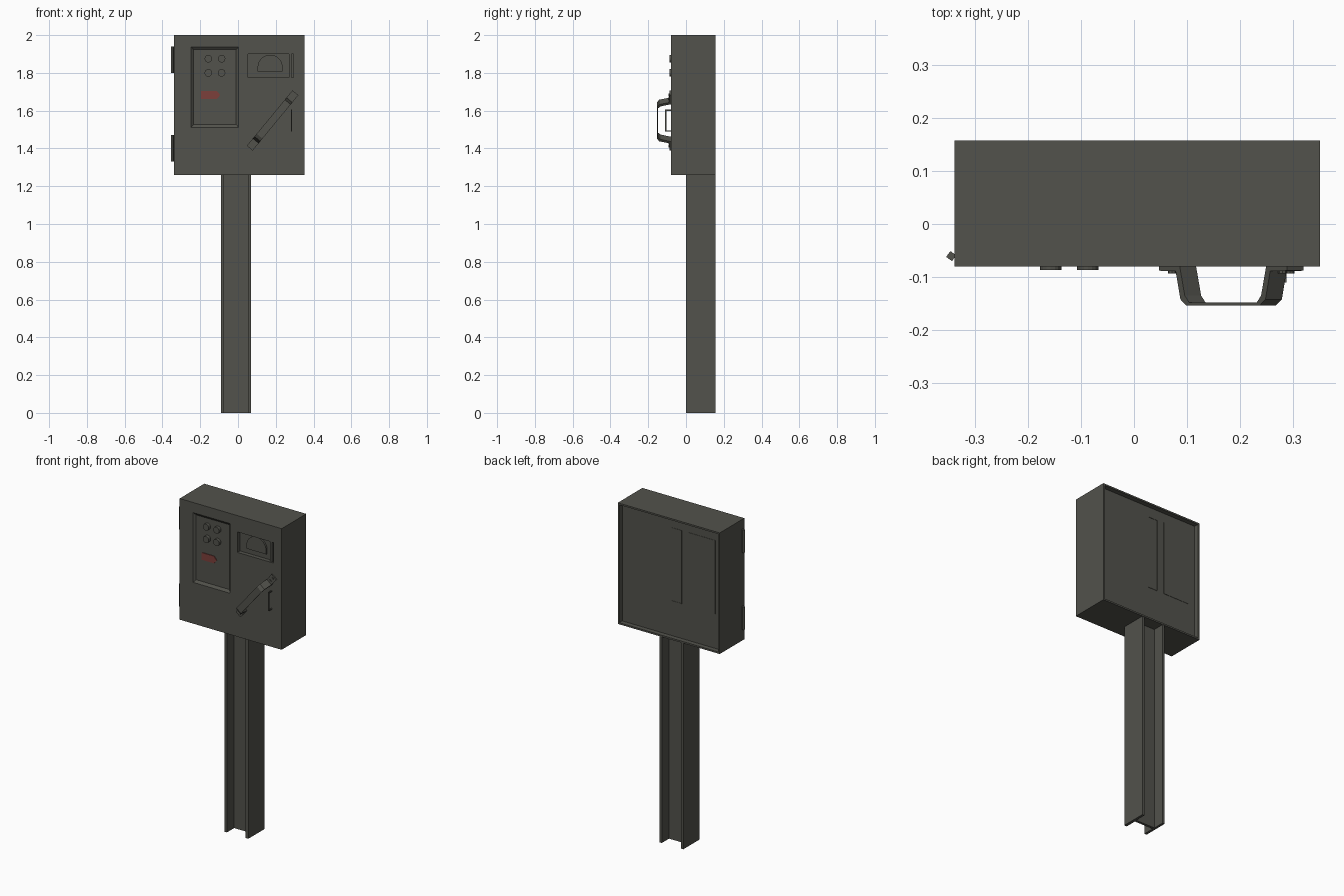
import bpy, bmesh, math
from mathutils import Vector, Matrix

if "Cube" in bpy.data.objects:
    bpy.data.objects.remove(bpy.data.objects["Cube"])


def material(name, rgb):
    m = bpy.data.materials.new(name)
    m.diffuse_color = (*rgb, 1)
    m.use_nodes = True
    m.node_tree.nodes["Principled BSDF"].inputs["Base Color"].default_value = m.diffuse_color
    return m


GREY = material("dark olive grey", (0.085, 0.085, 0.072))
RED = material("muted red", (0.20, 0.05, 0.043))


def finish(name, bm, mat=GREY):
    bmesh.ops.recalc_face_normals(bm, faces=bm.faces)
    me = bpy.data.meshes.new(name)
    bm.to_mesh(me)
    bm.free()
    me.materials.append(mat)
    ob = bpy.data.objects.new(name, me)
    bpy.context.collection.objects.link(ob)
    return ob


def box(name, x, y, z, mat=GREY):
    bm = bmesh.new()
    bmesh.ops.create_cube(bm, size=1)
    for v in bm.verts:
        v.co = [r[0] + (c + 0.5) * (r[1] - r[0]) for c, r in zip(v.co, (x, y, z))]
    return finish(name, bm, mat)


def prism(name, pts, axis, a, b, mat=GREY, b_pts=None):
    """Extrude an outline from a to b along y (outline x,z) or z (outline x,y)."""
    bm = bmesh.new()
    rings = []
    for outline, d in ((pts, a), (b_pts or pts, b)):
        rings.append([bm.verts.new((p, d, q) if axis == 'y' else (p, q, d)) for p, q in outline])
    n = len(pts)
    bm.faces.new(rings[0])
    bm.faces.new(rings[1][::-1])
    for i in range(n):
        j = (i + 1) % n
        bm.faces.new((rings[0][i], rings[0][j], rings[1][j], rings[1][i]))
    return finish(name, bm, mat)


def rect(x0, x1, z0, z1):
    return [(x0, z0), (x1, z0), (x1, z1), (x0, z1)]


def circle(cx, cz, r, n, sweep=2 * math.pi):
    k = n if sweep > 6 else n - 1
    return [(cx + r * math.cos(sweep * i / k), cz + r * math.sin(sweep * i / k)) for i in range(n)]


def cut(target, cutter):
    cutter.hide_render = True
    mod = target.modifiers.new("cut", 'BOOLEAN')
    mod.operation, mod.solver, mod.object = 'DIFFERENCE', 'EXACT', cutter
    bpy.context.view_layer.objects.active = target
    bpy.ops.object.modifier_apply(modifier=mod.name)
    bpy.data.objects.remove(cutter)


# Cabinet with shallow open back, bevelled control recess and window recess
F = -0.08
cabinet = box("cabinet", (-0.338, 0.351), (F, 0.157), (1.26, 2.0))
cut(cabinet, box("back_cutter", (-0.328, 0.341), (0.128, 0.2), (1.27, 1.99)))
cut(cabinet, prism("panel_cutter", rect(-0.253, 0.008, 1.507, 1.943), 'y', F - 0.004, F + 0.012,
                   b_pts=rect(-0.235, -0.01, 1.527, 1.923)))
cut(cabinet, box("window_cutter", (0.052, 0.295), (F - 0.05, F + 0.025), (1.775, 1.9)))

# Thin panels on the back
box("back_plate", (-0.288, -0.105), (0.126, 0.13), (1.48, 1.93))
box("back_trim_side", (-0.062, -0.058), (0.126, 0.13), (1.48, 1.93))
for name, z in (("lower", 1.48), ("upper", 1.926)):
    box("back_trim_" + name, (-0.06, 0.005), (0.126, 0.13), (z, z + 0.004))

# Control buttons and red label
for x in (-0.157, -0.087):
    for z in (1.80, 1.875):
        prism("button", circle(x, z, 0.02, 16), 'y', F + 0.015, -0.087)
prism("red_label", [(-0.197, 1.661), (-0.112, 1.661), (-0.094, 1.683), (-0.112, 1.705), (-0.197, 1.705)],
      'y', F + 0.013, F + 0.008, RED)

# Half-round gauge and side strip inside the window
prism("gauge", circle(0.17, 1.83, 0.066, 17, math.pi) + [(0.104, 1.807), (0.236, 1.807)],
      'y', F + 0.026, F + 0.014)
box("window_strip", (0.27, 0.283), (F + 0.005, F + 0.026), (1.775, 1.9))

# Diagonal strap handle: (distance along, height from the face)
outer = [(-0.19, 0.008), (-0.14, 0.009), (-0.126, 0.062), (-0.108, 0.074)]
inner = [(-0.19, 0.0), (-0.128, 0.0), (-0.113, 0.055), (-0.1, 0.068)]
outline = outer + [(-s, h) for s, h in outer[::-1]] + [(-s, h) for s, h in inner] + inner[::-1]
outline = outer + [(-s, h) for s, h in outer[::-1]] + [(-s, h) for s, h in inner] + inner[::-1]
u = Vector((0.235, 0, 0.285)).normalized()
w = Vector((-u.z, 0, u.x))
centre = Vector((0.183, F, 1.548))
out = Vector((0, -1, 0))
bm = bmesh.new()
n = len(outline)
sides = [[bm.verts.new(centre + u * s + out * h + w * k) for s, h in outline] for k in (-0.02, 0.02)]
for i in range(n):
    j = (i + 1) % n
    bm.faces.new((sides[0][i], sides[0][j], sides[1][j], sides[1][i]))
half = len(outer)
for side in sides:
    # strap sides as quads between the outer and inner lines
    for i in range(2 * half - 1):
        bm.faces.new((side[i], side[i + 1], side[n - 2 - i], side[n - 1 - i]))
finish("handle", bm)

# Handle bolts
for s in (-0.175, -0.152, 0.152, 0.175):
    p = centre + u * s
    prism("handle_bolt", circle(p.x, p.z, 0.008, 8), 'y', F - 0.007, F - 0.013)

# Small latch bar beside the handle
box("latch_bar", (0.281, 0.287), (-0.11, -0.104), (1.49, 1.605))
for z in (1.49, 1.599):
    box("latch_arm", (0.281, 0.287), (-0.11, F), (z, z + 0.006))

# Hinges
for z in (1.33, 1.80):
    prism("hinge", [(-0.354, -0.062), (-0.343, -0.07), (-0.335, -0.059), (-0.346, -0.051)], 'z', z, z + 0.14)

# H-section post
web0, web1 = 0.07, 0.085
prism("post", [(-0.09, 0), (-0.075, 0), (-0.075, web0), (0.052, web0), (0.052, 0), (0.07, 0),
               (0.07, 0.155), (0.055, 0.155), (0.055, web1), (-0.075, web1), (-0.075, 0.155), (-0.09, 0.155)],
      'z', 0, 1.262)
